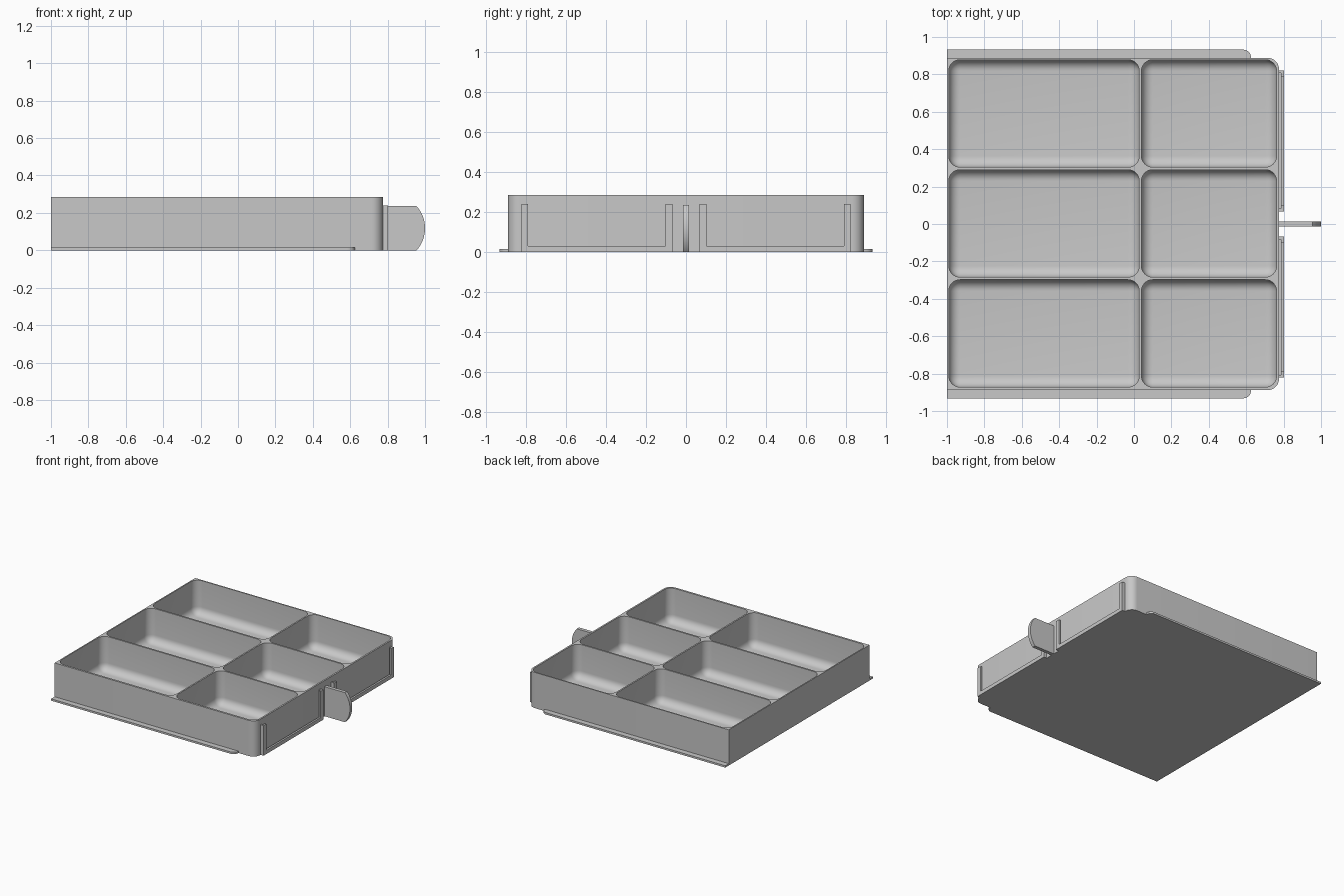
import bpy, bmesh, math
from mathutils import Vector

cube = bpy.data.objects.get("Cube")
if cube:
    bpy.data.objects.remove(cube, do_unlink=True)

grey = bpy.data.materials.new("light_grey_plastic")
grey.use_nodes = True
colour = (0.58, 0.58, 0.58, 1)
grey.diffuse_color = colour
grey.node_tree.nodes["Principled BSDF"].inputs["Base Color"].default_value = colour

HEIGHT = 0.285
LEFT_END, RIGHT_END, HALF_DEPTH = -1.0, 0.775, 0.888


def make_object(name, bm):
    bmesh.ops.recalc_face_normals(bm, faces=bm.faces)
    mesh = bpy.data.meshes.new(name)
    bm.to_mesh(mesh)
    bm.free()
    mesh.materials.append(grey)
    obj = bpy.data.objects.new(name, mesh)
    bpy.context.collection.objects.link(obj)
    return obj


def add_box(bm, low, high):
    verts = bmesh.ops.create_cube(bm, size=1)["verts"]
    for v in verts:
        v.co = Vector([a + (c + 0.5) * (b - a) for a, b, c in zip(low, high, v.co)])
    return verts


def round_edges(bm, edges, radius, segments=8):
    bmesh.ops.bevel(bm, geom=edges, offset=radius, offset_type='OFFSET',
                    segments=segments, profile=0.5, affect='EDGES')


def upright_edges(bm, min_x):
    return [e for e in bm.edges
            if abs(e.verts[0].co.z - e.verts[1].co.z) > 0.001
            and all(v.co.x > min_x for v in e.verts)]


def smooth(obj):
    bpy.ops.object.select_all(action='DESELECT')
    obj.select_set(True)
    bpy.context.view_layer.objects.active = obj
    bpy.ops.object.shade_smooth_by_angle(angle=math.radians(30))


# Tray body, rounded at the handle end only
bm = bmesh.new()
add_box(bm, (LEFT_END, -HALF_DEPTH, 0), (RIGHT_END, HALF_DEPTH, HEIGHT))
round_edges(bm, upright_edges(bm, 0), 0.06)
tray = make_object("tray_body", bm)

# Six compartments with rounded corners and floor fillets
bm = bmesh.new()
for x0, x1 in ((-0.99, 0.028), (0.04, 0.762)):
    for y in (-0.585, 0.003, 0.591):
        part = bmesh.new()
        add_box(part, (x0, y - 0.287, 0.015), (x1, y + 0.287, HEIGHT + 0.1))
        edges = [e for e in part.edges if any(v.co.z < 0.1 for v in e.verts)]
        round_edges(part, edges, 0.06)
        piece = bpy.data.meshes.new("compartment_piece")
        part.to_mesh(piece)
        part.free()
        bm.from_mesh(piece)
        bpy.data.meshes.remove(piece)
cutter = make_object("compartment_cutter", bm)
cutter.hide_render = True

cut = tray.modifiers.new("compartments", 'BOOLEAN')
cut.operation = 'DIFFERENCE'
cut.solver = 'EXACT'
cut.object = cutter
bpy.context.view_layer.objects.active = tray
bpy.ops.object.modifier_apply(modifier=cut.name)
bpy.data.objects.remove(cutter, do_unlink=True)
smooth(tray)

for side, label in ((-1, "front"), (1, "back")):
    # Thin runner along the bottom edge
    bm = bmesh.new()
    ya, yb = sorted((side * (HALF_DEPTH - 0.01), side * 0.932))
    add_box(bm, (LEFT_END, ya, 0), (0.625, yb, 0.015))
    corner = [e for e in upright_edges(bm, 0)
              if all(abs(v.co.y) > 0.92 for v in e.verts)]
    round_edges(bm, corner, 0.04)
    smooth(make_object(label + "_runner", bm))

    # Label holder: a U of spacers carrying a wider U of lips
    for part, width, rail, x0, x1 in (("spacer", 0.014, 0.014, RIGHT_END - 0.005, 0.787),
                                      ("lip", 0.034, 0.03, 0.787, 0.802)):
        bm = bmesh.new()
        inner, outer = 0.068, 0.822
        for a, b, top in ((inner, inner + width, 0.24),
                          (outer - width, outer, 0.24),
                          (inner + width, outer - width, rail)):
            ya, yb = sorted((side * a, side * b))
            add_box(bm, (x0, ya, 0), (x1, yb, top))
        make_object(label + "_label_holder_" + part, bm)

# Upright pull tab with a curved outer edge
bm = bmesh.new()
tab_top, bulge_start, bulge = 0.236, 0.955, 0.045
half = tab_top / 2
radius = (half ** 2 + bulge ** 2) / (2 * bulge)
sweep = math.asin(half / radius)
profile = [(RIGHT_END - 0.005, tab_top), (RIGHT_END - 0.005, 0)]
for i in range(17):
    a = -sweep + 2 * sweep * i / 16
    profile.append((1 - radius + radius * math.cos(a), half + radius * math.sin(a)))
face = bm.faces.new([bm.verts.new((x, -0.014, z)) for x, z in profile])
extruded = bmesh.ops.extrude_face_region(bm, geom=[face])["geom"]
bmesh.ops.translate(bm, vec=(0, 0.028, 0),
                    verts=[g for g in extruded if isinstance(g, bmesh.types.BMVert)])
smooth(make_object("pull_tab", bm))
